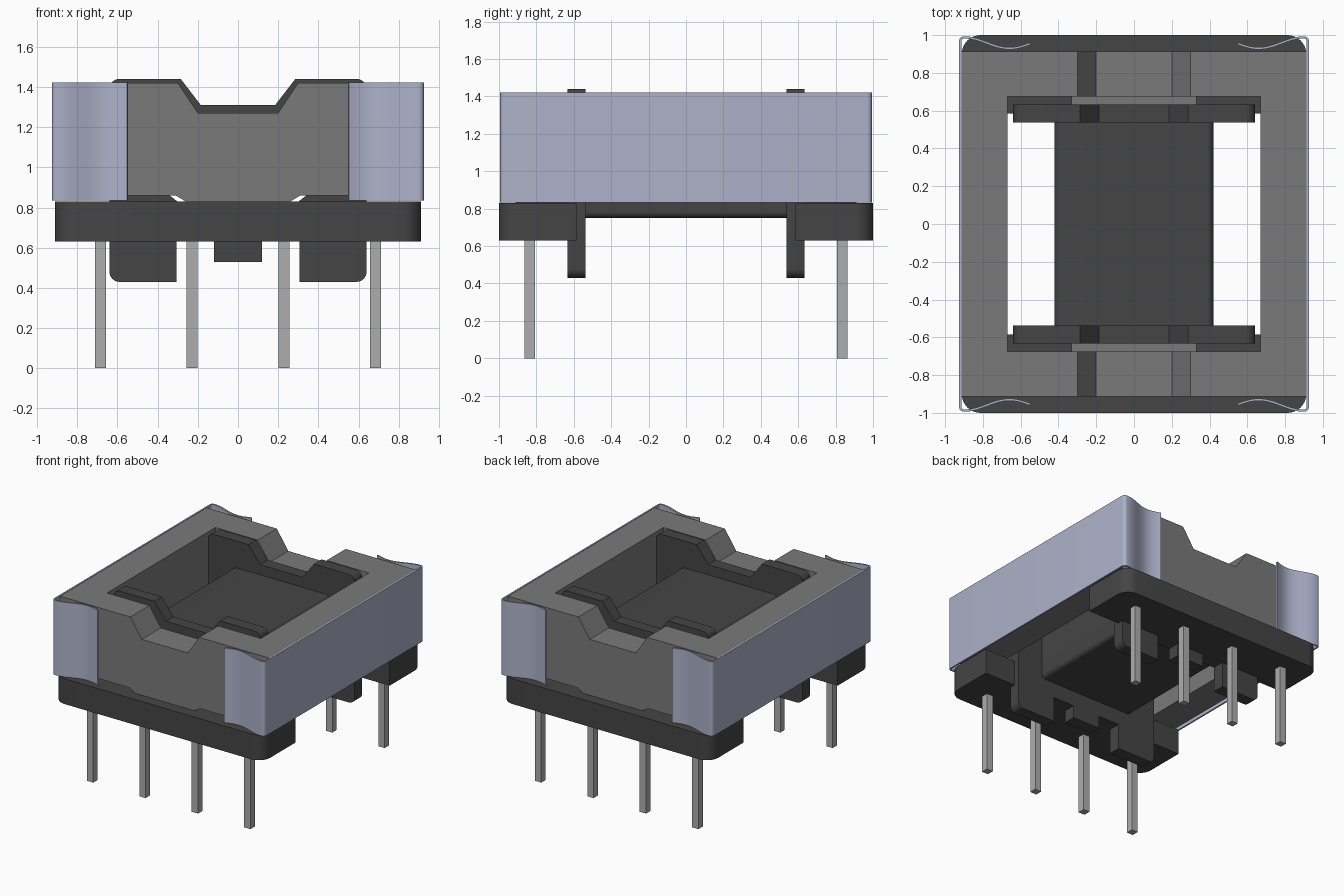
import bpy, bmesh, math
from mathutils import Vector

if "Cube" in bpy.data.objects:
    bpy.data.objects.remove(bpy.data.objects["Cube"])


def material(name, rgb):
    lin = [((c / 255 + 0.055) / 1.055) ** 2.4 for c in rgb] + [1]
    m = bpy.data.materials.new(name)
    m.use_nodes = True
    m.diffuse_color = lin
    m.node_tree.nodes["Principled BSDF"].inputs["Base Color"].default_value = lin
    return m


PLASTIC = material("dark plastic", (69, 69, 69))
FERRITE = material("grey ferrite", (122, 122, 122))
STEEL = material("blue grey steel", (173, 178, 202))
TIN = material("tinned metal", (174, 174, 174))


def sym(half):
    """Close a half outline by mirroring it across x = 0."""
    return half + [(-p[0], *p[1:]) for p in reversed(half)]


def rounded(points, steps=8):
    """Replace corners given as (a, b, radius) with arcs (right angles only)."""
    out = []
    for i, p in enumerate(points):
        c = Vector(p[:2])
        if len(p) < 3:
            out.append(c)
            continue
        u = (Vector(points[i - 1][:2]) - c).normalized() * p[2]
        v = (Vector(points[(i + 1) % len(points)][:2]) - c).normalized() * p[2]
        for k in range(steps + 1):
            t = math.pi / 2 * k / steps
            out.append(c + u * (1 - math.sin(t)) + v * (1 - math.cos(t)))
    return out


def finish(name, bm, mat):
    bmesh.ops.recalc_face_normals(bm, faces=bm.faces)
    mesh = bpy.data.meshes.new(name)
    bm.to_mesh(mesh)
    bm.free()
    mesh.materials.append(mat)
    obj = bpy.data.objects.new(name, mesh)
    bpy.context.collection.objects.link(obj)
    return obj


def prism(name, outline, axis, lo, hi, mat):
    """Extrude an outline along y (outline in x, z) or z (outline in x, y)."""
    bm = bmesh.new()
    place = (lambda p: (p.x, lo, p.y)) if axis == "y" else (lambda p: (p.x, p.y, lo))
    face = bm.faces.new([bm.verts.new(place(p)) for p in rounded(outline)])
    new = bmesh.ops.extrude_face_region(bm, geom=[face])["geom"]
    move = Vector((0, hi - lo, 0) if axis == "y" else (0, 0, hi - lo))
    bmesh.ops.translate(bm, vec=move, verts=[g for g in new if isinstance(g, bmesh.types.BMVert)])
    return finish(name, bm, mat)


def activate(obj):
    bpy.ops.object.select_all(action="DESELECT")
    obj.select_set(True)
    bpy.context.view_layer.objects.active = obj


def smooth(obj):
    activate(obj)
    bpy.ops.object.shade_smooth_by_angle(angle=math.radians(35))


def cut(obj, cutter):
    activate(obj)
    mod = obj.modifiers.new("opening", "BOOLEAN")
    mod.operation = "DIFFERENCE"
    mod.solver = "EXACT"
    mod.object = cutter
    bpy.ops.object.modifier_apply(modifier=mod.name)


def rect(x, y):
    return sym([(x, y), (x, -y)])


# Ferrite core: rectangular frame with notched end walls
core = prism("core_frame", sym([(0.20, 1.27), (0.30, 1.42), (0.913, 1.42), (0.913, 0.86),
                                (0.31, 0.86), (0.26, 0.83)]), "y", -0.912, 0.912, FERRITE)
window = prism("core_window_cutter", rect(0.67, 0.675), "z", 0.5, 1.8, FERRITE)
cut(core, window)
# Centre leg running through the winding tube
prism("core_centre_leg", sym([(0.33, 1.15), (0.33, 0.88), (0.31, 0.86), (0.26, 0.83)]),
      "y", -0.68, 0.68, FERRITE)

# Bobbin: winding tube and two end flanges with a passage for the leg
passage = prism("passage_cutter", sym([(0.34, 1.155), (0.34, 0.86), (0.30, 0.829)]),
                "y", -0.8, 0.8, PLASTIC)
tube = prism("winding_tube", sym([(0.42, 1.23, 0.035), (0.42, 0.75, 0.035)]),
             "y", -0.55, 0.55, PLASTIC)
parts = [tube]
flange_half = [(0.185, 1.31), (0.285, 1.44), (0.64, 1.44, 0.05), (0.64, 0.43, 0.05),
               (0.305, 0.43), (0.305, 0.63), (0.12, 0.63), (0.12, 0.53)]
for side, s in (("front", -1), ("back", 1)):
    lo, hi = sorted((s * 0.538, s * 0.633))
    parts.append(prism(side + "_flange", sym(flange_half), "y", lo, hi, PLASTIC))
for part in parts:
    cut(part, passage)
    smooth(part)
for helper in (window, passage):
    helper.hide_render = True
    bpy.data.objects.remove(helper)

# Pin bars with rounded outer corners, and four square pins in each
for side, s in (("front", -1), ("back", 1)):
    bar = prism(side + "_pin_bar", sym([(0.912, s, 0.1), (0.912, s * 0.585)]),
                "z", 0.63, 0.83, PLASTIC)
    smooth(bar)
    for i in range(4):
        pin = prism(f"{side}_pin_{i + 1}", rect(0.0275, 0.0275), "z", 0, 0.66, TIN)
        pin.location = ((i - 1.5) * 0.457, s * 0.836, 0)

# Spring clips: thin strips along each side, with curled ends pressing on the core
end = []
for i in range(29):
    x = 0.55 + 0.35 * i / 28
    end.append((x, 0.959 - 0.029 * math.cos(math.pi * (x - 0.66) / 0.24)))
for i in range(1, 9):
    t = math.pi / 2 * i / 8
    end.append((0.9 + 0.02 * math.sin(t), 0.968 + 0.02 * math.cos(t)))
path = end + [(x, -y) for x, y in reversed(end)]
for side, s in (("left", 1), ("right", -1)):
    bm = bmesh.new()
    rows = [[bm.verts.new((s * x, y, z)) for x, y in path] for z in (0.834, 1.422)]
    for i in range(len(path) - 1):
        bm.faces.new((rows[0][i], rows[0][i + 1], rows[1][i + 1], rows[1][i]))
    clip = finish(side + "_spring_clip", bm, STEEL)
    activate(clip)
    mod = clip.modifiers.new("sheet", "SOLIDIFY")
    mod.thickness = 0.012
    mod.offset = 0
    bpy.ops.object.modifier_apply(modifier=mod.name)
    smooth(clip)
